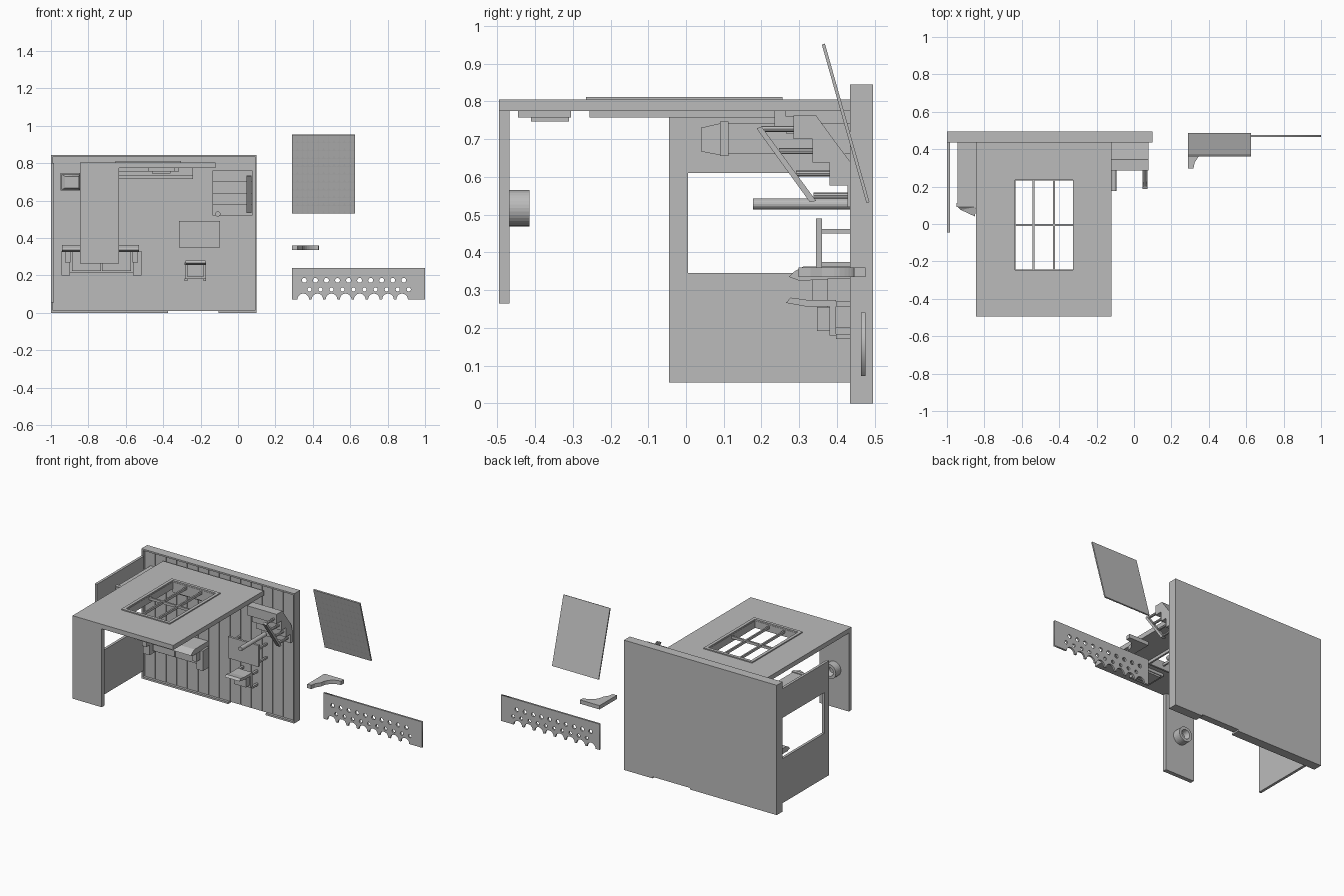
import bpy, bmesh, math
from mathutils import Vector

if "Cube" in bpy.data.objects:
    bpy.data.objects.remove(bpy.data.objects["Cube"])

mat = bpy.data.materials.new("plain_grey")
mat.diffuse_color = (0.5, 0.5, 0.5, 1)
mat.use_nodes = True
mat.node_tree.nodes["Principled BSDF"].inputs["Base Color"].default_value = mat.diffuse_color


def finish(name, bm):
    bmesh.ops.recalc_face_normals(bm, faces=bm.faces)
    me = bpy.data.meshes.new(name)
    bm.to_mesh(me)
    bm.free()
    me.materials.append(mat)
    ob = bpy.data.objects.new(name, me)
    bpy.context.collection.objects.link(ob)
    return ob


def boxes(name, *bounds):
    """One object from boxes given as (x0, x1, y0, y1, z0, z1)."""
    bm = bmesh.new()
    for x0, x1, y0, y1, z0, z1 in bounds:
        vs = bmesh.ops.create_cube(bm, size=1)["verts"]
        for v in vs:
            v.co = Vector((x0 if v.co.x < 0 else x1,
                           y0 if v.co.y < 0 else y1,
                           z0 if v.co.z < 0 else z1))
    return finish(name, bm)


def prism(name, pts, axis, a, b):
    """Extrude a closed profile along an axis from a to b."""
    bm = bmesh.new()

    def co(p, t):
        c = list(p)
        c.insert(axis, t)
        return c
    f = bm.faces.new([bm.verts.new(co(p, a)) for p in pts])
    g = bmesh.ops.extrude_face_region(bm, geom=[f])["geom"]
    d = [0, 0, 0]
    d[axis] = b - a
    bmesh.ops.translate(bm, vec=d, verts=[v for v in g if isinstance(v, bmesh.types.BMVert)])
    return finish(name, bm)


def ring_frame(x0, x1, y0, y1, z0, z1, w):
    return [(x0, x0 + w, y0, y1, z0, z1), (x1 - w, x1, y0, y1, z0, z1),
            (x0 + w, x1 - w, y0, y0 + w, z0, z1), (x0 + w, x1 - w, y1 - w, y1, z0, z1)]


# Back slab with narrow planks and a raised rim that leaves a doorway gap
boxes("back_slab", (-1, 0.1, 0.457, 0.495, 0.01, 0.845))
n, pw = 14, 1.075 / 14
boxes("planks", *[(-0.985 + i * pw, -0.985 + (i + 1) * pw - 0.004, 0.451, 0.457, 0.01, 0.835)
                  for i in range(n)])
boxes("rim", (-1, 0.1, 0.435, 0.495, 0.835, 0.845), (0.09, 0.1, 0.435, 0.495, 0, 0.835),
      (-1, -0.99, 0.435, 0.495, 0, 0.835),
      (-1, -0.375, 0.435, 0.495, 0, 0.012), (-0.105, 0.1, 0.435, 0.495, 0, 0.012))

# Left wall with a wide opening
boxes("left_wall", (-1, -0.983, -0.045, 0.005, 0.055, 0.8),
      (-1, -0.983, 0.005, 0.437, 0.055, 0.345), (-1, -0.983, 0.005, 0.437, 0.61, 0.8))

# Top panel around the window
wx0, wx1, wy0, wy1 = -0.645, -0.315, -0.255, 0.245
boxes("top_panel", (-0.845, wx0, -0.495, 0.437, 0.775, 0.805),
      (wx1, -0.12, -0.495, 0.437, 0.775, 0.805),
      (wx0, wx1, -0.495, wy0, 0.775, 0.805), (wx0, wx1, wy1, 0.437, 0.775, 0.805))
boxes("window_frame", *ring_frame(wx0 - 0.01, wx1 + 0.01, wy0 - 0.01, wy1 + 0.01, 0.803, 0.812, 0.02),
      *ring_frame(wx0, wx1, wy0, wy1, 0.757, 0.803, 0.012))
boxes("window_bars", *[(x - 0.005, x + 0.005, wy0, wy1, 0.78, 0.796) for x in (-0.537, -0.427)],
      (wx0, wx1, -0.012, 0, 0.78, 0.796))
boxes("under_shelf", (-0.635, -0.24, 0.235, 0.265, 0.735, 0.775),
      (-0.635, -0.24, 0.265, 0.31, 0.715, 0.76))
boxes("under_block", (-0.48, -0.34, -0.445, -0.305, 0.757, 0.776),
      (-0.46, -0.36, -0.41, -0.31, 0.746, 0.757))

# Front panel and the hollow round fitting behind it
boxes("front_panel", (-0.845, -0.635, -0.495, -0.468, 0.265, 0.776))
bm = bmesh.new()
N = 32
prof = [(0.048, -0.468), (0.048, -0.415), (0.03, -0.415), (0.02, -0.45)]
rows = [[bm.verts.new((-0.74 + r * math.cos(2 * math.pi * i / N), y,
                       0.517 + r * math.sin(2 * math.pi * i / N))) for i in range(N)] for r, y in prof]
for a, b in zip(rows, rows[1:]):
    for i in range(N):
        bm.faces.new((a[i], a[(i + 1) % N], b[(i + 1) % N], b[i]))
bm.faces.new(rows[-1])
bm.faces.new(rows[0])
finish("round_fitting", bm)

# Tapered chimney-like box near the left wall
boxes("stack", (-0.945, -0.845, 0.113, 0.452, 0.66, 0.742), (-0.95, -0.84, 0.09, 0.113, 0.655, 0.747))
bm = bmesh.new()
lo = [bm.verts.new((x, 0.092, z)) for x, z in ((-0.945, 0.657), (-0.845, 0.657), (-0.845, 0.742), (-0.945, 0.742))]
hi = [bm.verts.new((x, y, z)) for x, y, z in ((-0.925, 0.075, 0.667), (-0.85, 0.04, 0.667),
                                              (-0.85, 0.04, 0.73), (-0.925, 0.075, 0.73))]
for i in range(4):
    j = (i + 1) % 4
    bm.faces.new((lo[i], lo[j], hi[j], hi[i]))
bm.faces.new(lo)
bm.faces.new(hi)
bmesh.ops.triangulate(bm, faces=bm.faces)
finish("stack_tip", bm)

# Staircase with balusters and sloping handrail
prism("stairs", [(0.285, 0.762), (0.285, 0.7), (0.335, 0.7), (0.335, 0.638), (0.38, 0.638),
                 (0.38, 0.577), (0.428, 0.577), (0.428, 0.52), (0.452, 0.52), (0.452, 0.58),
                 (0.435, 0.64), (0.39, 0.7), (0.345, 0.762)], 0, -0.135, 0.078)


def rod(name, p, q, r, seg=10):
    p, q = Vector(p), Vector(q)
    bm = bmesh.new()
    bmesh.ops.create_cone(bm, cap_ends=True, segments=seg, radius1=r, radius2=r, depth=(q - p).length)
    ob = finish(name, bm)
    ob.location = (p + q) / 2
    ob.rotation_euler = (q - p).to_track_quat('Z', 'Y').to_euler()
    return ob


for i in range(4):
    y, z = 0.2 + i * 0.046, 0.727 - i * 0.059
    rod("baluster", (0.058, y, z), (0.058, y + 0.09, z), 0.008, 8)
prism("handrail", [(0.187, 0.728), (0.2, 0.733), (0.345, 0.536), (0.328, 0.533)], 0, 0.046, 0.072)
rod("newel_post", (-0.108, 0.177, 0.528), (-0.108, 0.452, 0.528), 0.014, 16)

# Table: thin top and four legs
boxes("table", (-0.315, -0.095, 0.345, 0.36, 0.35, 0.49),
      *[(x, x + 0.012, 0.36, 0.452, z, z + 0.012) for x in (-0.305, -0.117) for z in (0.362, 0.45)])

# Chair: seat, legs and back
boxes("chair", (-0.28, -0.175, 0.38, 0.398, 0.18, 0.265), (-0.27, -0.185, 0.347, 0.38, 0.192, 0.255),
      *[(x, x + 0.014, 0.398, 0.452, z, z + 0.014) for x in (-0.285, -0.184) for z in (0.17, 0.256)])
prism("chair_back", [(0.265, 0.266), (0.277, 0.28), (0.32, 0.274), (0.398, 0.274), (0.398, 0.256),
                     (0.32, 0.256)], 0, -0.28, -0.175)

# Sofa: back, arms, base and two cushions
prism("sofa_back", [(0.272, 0.335), (0.285, 0.348), (0.31, 0.362), (0.452, 0.362), (0.452, 0.33),
                    (0.3, 0.325)], 0, -0.94, -0.53)
boxes("sofa_arms", *[(x, x + 0.046, 0.375, 0.44, 0.2, 0.33) for x in (-0.945, -0.562)],
      *[(x, x + 0.03, 0.335, 0.375, 0.27, 0.34) for x in (-0.925, -0.565)])
boxes("sofa_seat", (-0.9, -0.56, 0.412, 0.452, 0.215, 0.33),
      *[(x, x + 0.155, 0.395, 0.412, 0.225, 0.325) for x in (-0.888, -0.727)])

# Tilted roof sheet with overlapping rounded shingles
prism("roof_sheet", [(0.36, 0.95), (0.368, 0.953), (0.486, 0.533), (0.478, 0.531)], 0, 0.29, 0.625)
bm = bmesh.new()
R, C = 10, 12
w, h = 0.335 / C, 0.042
for r in range(R):
    for c in range(C):
        x = 0.29 + (c + 0.5) * w
        top = 0.949 - r * h
        pts = [(x - w * .47, top), (x + w * .47, top)]
        pts += [(x + w * .47 * math.cos(a), top - h * .6 - h * .35 * math.sin(a))
                for a in (k * math.pi / 6 for k in range(7))]
        bm.faces.new([bm.verts.new((px, 0.36 + (0.95 - pz) * 0.2816 - 0.002 * (top - pz) / h - 0.0005, pz))
                      for px, pz in pts])
finish("shingles", bm)

# Corner bracket with a curved inner brace
arc = [(0.43 - 0.085 * math.sin(a), 0.36 + 0.085 * math.cos(a)) for a in
       (k * math.pi / 16 for k in range(9))]
prism("bracket", [(0.29, 0.475), (0.29, 0.298), (0.318, 0.298), (0.325, 0.33)] + arc[::-1] + [(0.432, 0.475)],
      2, 0.335, 0.36)

# Pierced fascia board with scalloped lower edge
outline = [(0.29, 0.24), (0.29, 0.072)]
for k in range(8):
    cx = 0.349 + k * 0.0755
    outline += [(cx - 0.031 * math.cos(a), 0.072 + 0.031 * math.sin(a)) for a in
                (j * math.pi / 10 for j in range(11))]
outline += [(1, 0.072), (1, 0.24)]
loops = [outline]
for x0, z, r in ((0.355, 0.174, 0.013), (0.382, 0.125, 0.011)):
    for k in range(10):
        loops.append([(x0 + k * 0.059 + r * math.cos(j * math.pi / 8), z + r * math.sin(j * math.pi / 8))
                      for j in range(16)])
cu = bpy.data.curves.new("fascia_board", 'CURVE')
cu.dimensions = '2D'
cu.fill_mode = 'BOTH'
cu.extrude = 0.006
for lp in loops:
    s = cu.splines.new('POLY')
    s.points.add(len(lp) - 1)
    for p, (x, z) in zip(s.points, lp):
        p.co = (x, z, 0, 1)
    s.use_cyclic_u = True
cu.materials.append(mat)
ob = bpy.data.objects.new("fascia_board", cu)
bpy.context.collection.objects.link(ob)
ob.rotation_euler.x = math.pi / 2
ob.location.y = 0.47
bpy.context.view_layer.objects.active = ob
ob.select_set(True)
bpy.ops.object.convert(target='MESH')
